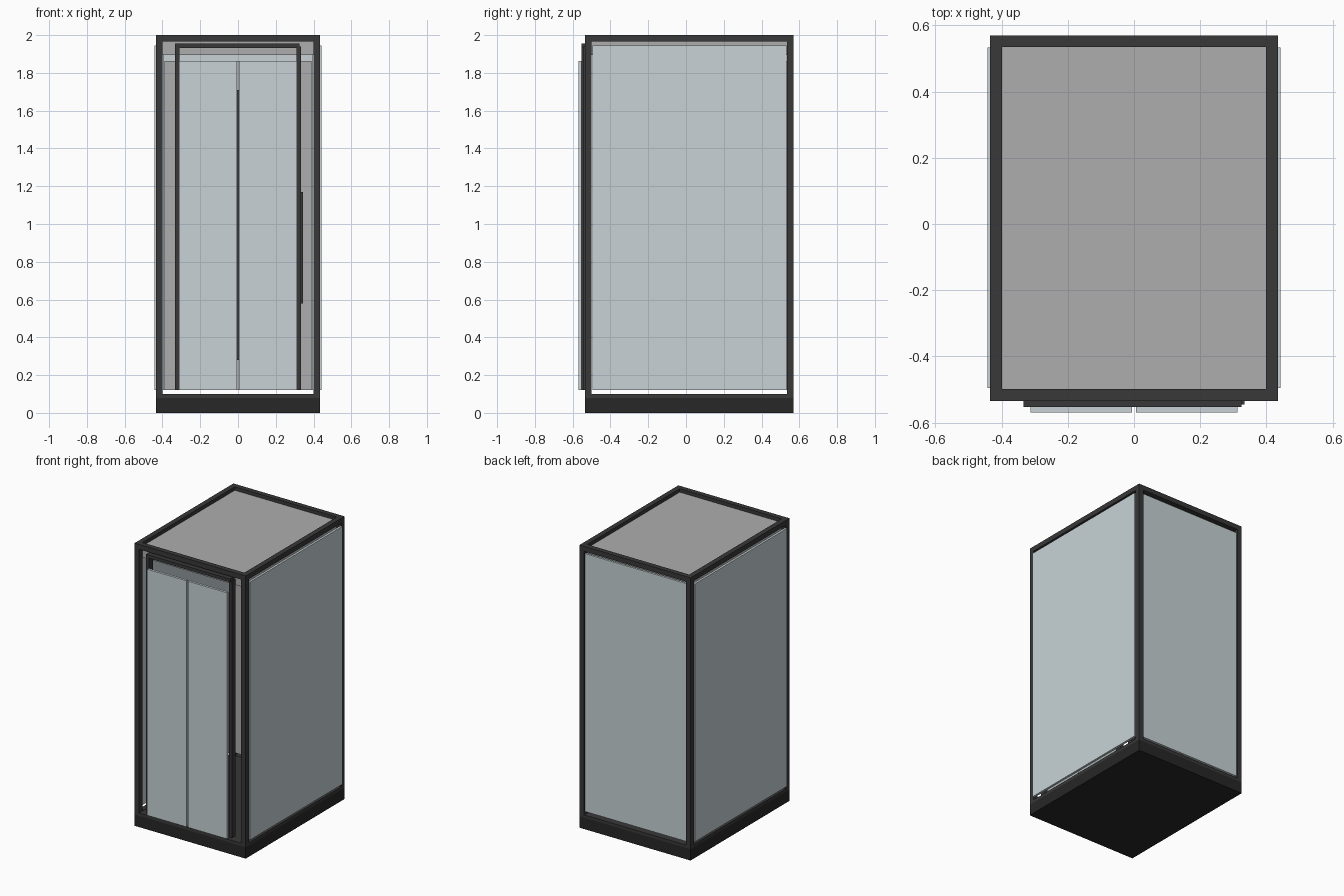
import bpy, bmesh
from mathutils import Vector

if "Cube" in bpy.data.objects:
    bpy.data.objects.remove(bpy.data.objects["Cube"])


def material(name, rgb):
    m = bpy.data.materials.new(name)
    m.diffuse_color = (*rgb, 1)
    m.use_nodes = True
    m.node_tree.nodes["Principled BSDF"].inputs["Base Color"].default_value = m.diffuse_color
    return m


DARK = material("dark_metal", (0.04, 0.04, 0.04))
BLACK = material("black_base", (0.02, 0.02, 0.02))
GLASS = material("pale_glass", (0.58, 0.65, 0.67))
GREY = material("warm_grey", (0.42, 0.42, 0.42))


def box(name, x, y, z, mat):
    """Box spanning the given (min, max) ranges."""
    lo, hi = Vector((x[0], y[0], z[0])), Vector((x[1], y[1], z[1]))
    bm = bmesh.new()
    bmesh.ops.create_cube(bm, size=1)
    for v in bm.verts:
        v.co = Vector(((v.co[i]) * (hi[i] - lo[i]) for i in range(3)))
    me = bpy.data.meshes.new(name)
    bm.to_mesh(me)
    bm.free()
    ob = bpy.data.objects.new(name, me)
    ob.location = (lo + hi) / 2
    me.materials.append(mat)
    bpy.context.collection.objects.link(ob)
    return ob


X, Y0, Y1, T = 0.435, -0.535, 0.57, 0.036   # frame outline and bar size

# Plinth
box("base", (-X, X), (Y0, Y1), (0, 0.08), BLACK)
box("floor", (-X + T, X - T), (Y0 + T, Y1 - T), (0.08, 0.098), DARK)

# Frame: corner posts, bottom and top rails
for s, side in ((-1, "left"), (1, "right")):
    xs = sorted((s * X, s * (X - T)))
    box("front_post_" + side, xs, (Y0, Y0 + T), (0.08, 2), DARK)
    box("back_post_" + side, xs, (Y1 - T, Y1), (0.08, 2), DARK)
    for lvl, z in (("bottom", (0.08, 0.1)), ("top", (1.965, 2))):
        box(f"{lvl}_rail_{side}", xs, (Y0 + T, Y1 - T), z, DARK)
for end, y in (("front", (Y0, Y0 + T)), ("back", (Y1 - T, Y1))):
    for lvl, z in (("bottom", (0.08, 0.1)), ("top", (1.965, 2))):
        box(f"{lvl}_rail_{end}", (-X + T, X - T), y, z, DARK)

# Ceiling
box("ceiling", (-X + T, X - T), (Y0 + T, Y1 - T), (1.895, 1.975), GREY)

# Glass walls
for s, side in ((-1, "left"), (1, "right")):
    box("glass_wall_" + side, sorted((s * 0.427, s * 0.443)),
        (-0.496, 0.533), (0.12, 1.945), GLASS)
box("glass_wall_back", (-0.398, 0.398), (0.545, 0.56), (0.12, 1.945), GLASS)

# Door surround
box("door_jamb_left", (-0.333, -0.31), (-0.552, -0.505), (0.12, 1.955), DARK)
box("door_jamb_right", (0.31, 0.333), (-0.545, -0.505), (0.12, 1.94), DARK)
box("door_header", (-0.31, 0.325), (-0.552, -0.505), (1.932, 1.955), DARK)

# Sliding doors
for s, side in ((-1, "left"), (1, "right")):
    box("door_" + side, sorted((s * 0.006, s * 0.312)),
        (-0.57, -0.553), (0.12, 1.862), GLASS)

# Interior fittings on the back wall
box("back_panel", (-0.39, 0.39), (0.53, 0.545), (0.12, 1.862), GREY)
box("back_trim", (-0.02, 0.02), (0.515, 0.53), (0.28, 1.71), DARK)
box("control_panel", (0.25, 0.345), (0.51, 0.53), (0.58, 1.17), DARK)
